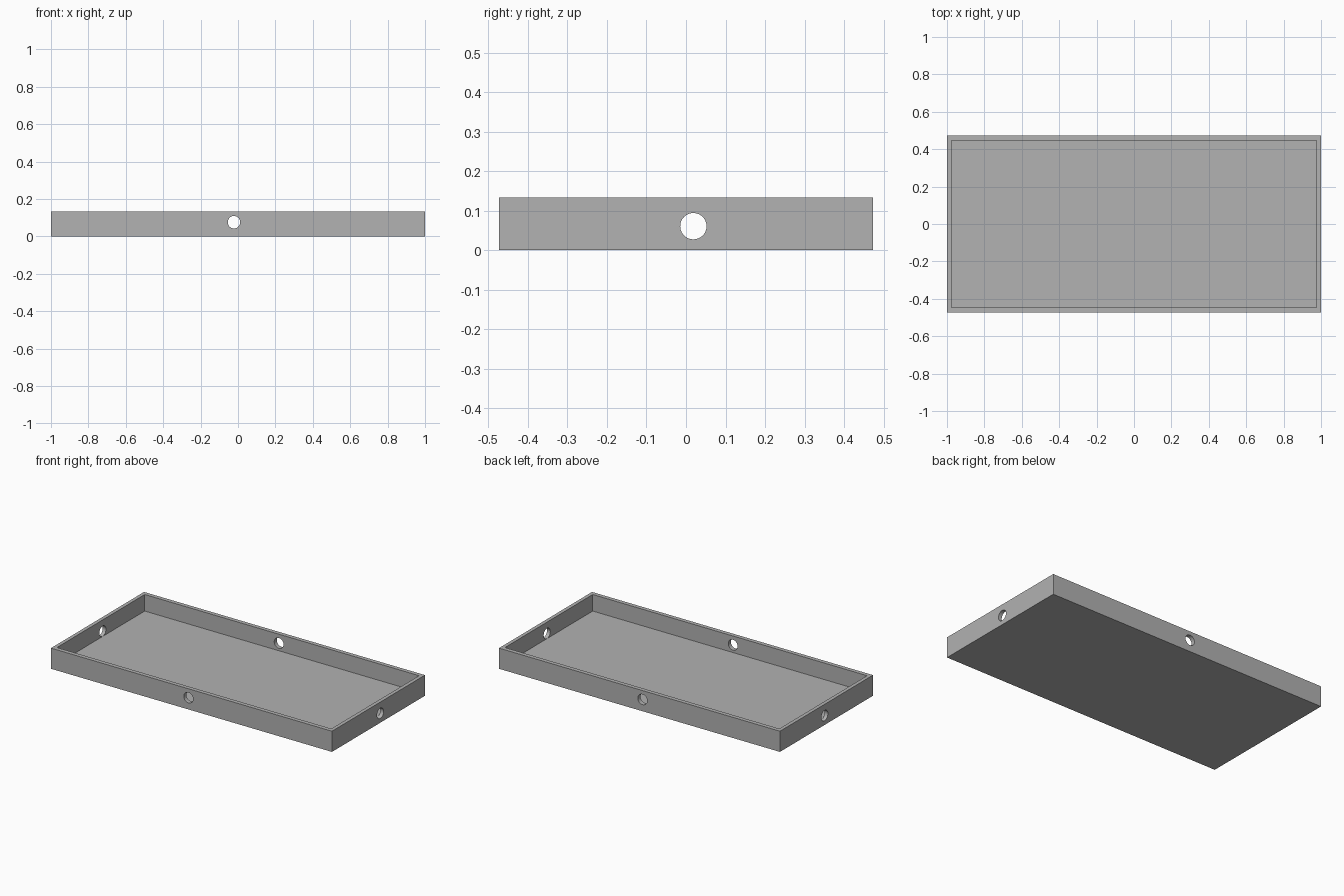
import bpy
from math import pi

cube = bpy.data.objects.get("Cube")
if cube:
    bpy.data.objects.remove(cube, do_unlink=True)

LENGTH, WIDTH, HEIGHT = 2.0, 0.946, 0.133
WALL_X, WALL_Y, FLOOR = 0.0235, 0.0267, 0.0265
HOLE_RADIUS = 0.0333

grey = bpy.data.materials.new("light_grey")
grey.use_nodes = True
colour = (0.445, 0.445, 0.445, 1.0)
grey.diffuse_color = colour
grey.node_tree.nodes["Principled BSDF"].inputs["Base Color"].default_value = colour


def box(name, size, bottom):
    """Box centred in x and y, standing on the given height."""
    bpy.ops.mesh.primitive_cube_add(size=1, location=(0, 0, bottom + size[2] / 2))
    obj = bpy.context.object
    obj.name = name
    obj.scale = size
    bpy.ops.object.transform_apply(location=True, rotation=True, scale=True)
    obj.data.materials.append(grey)
    return obj


def drill(name, location, rotation, depth):
    """Long cylinder that pierces both opposite walls."""
    bpy.ops.mesh.primitive_cylinder_add(
        vertices=48, radius=HOLE_RADIUS, depth=depth,
        location=location, rotation=rotation)
    obj = bpy.context.object
    obj.name = name
    obj.data.materials.append(grey)
    return obj


# Solid tray block
tray = box("tray", (LENGTH, WIDTH, HEIGHT), 0)

# Cavity and the two pairs of wall holes
cutters = [
    box("cavity_cutter", (LENGTH - 2 * WALL_X, WIDTH - 2 * WALL_Y, HEIGHT), FLOOR),
    drill("front_back_hole_cutter", (-0.0215, 0, 0.0755), (pi / 2, 0, 0), WIDTH + 0.2),
    drill("side_hole_cutter", (0, 0.0187, 0.0605), (0, pi / 2, 0), LENGTH + 0.2),
]
bpy.ops.object.select_all(action="DESELECT")
bpy.context.view_layer.objects.active = tray
tray.select_set(True)
for cutter in cutters:
    cutter.hide_render = True
    cut = tray.modifiers.new(cutter.name, "BOOLEAN")
    cut.operation = "DIFFERENCE"
    cut.solver = "EXACT"
    cut.object = cutter
    bpy.ops.object.modifier_apply(modifier=cut.name)
    bpy.data.objects.remove(cutter, do_unlink=True)

# Smooth hole bores, sharp box edges
bpy.ops.object.shade_smooth_by_angle(angle=pi / 6)
